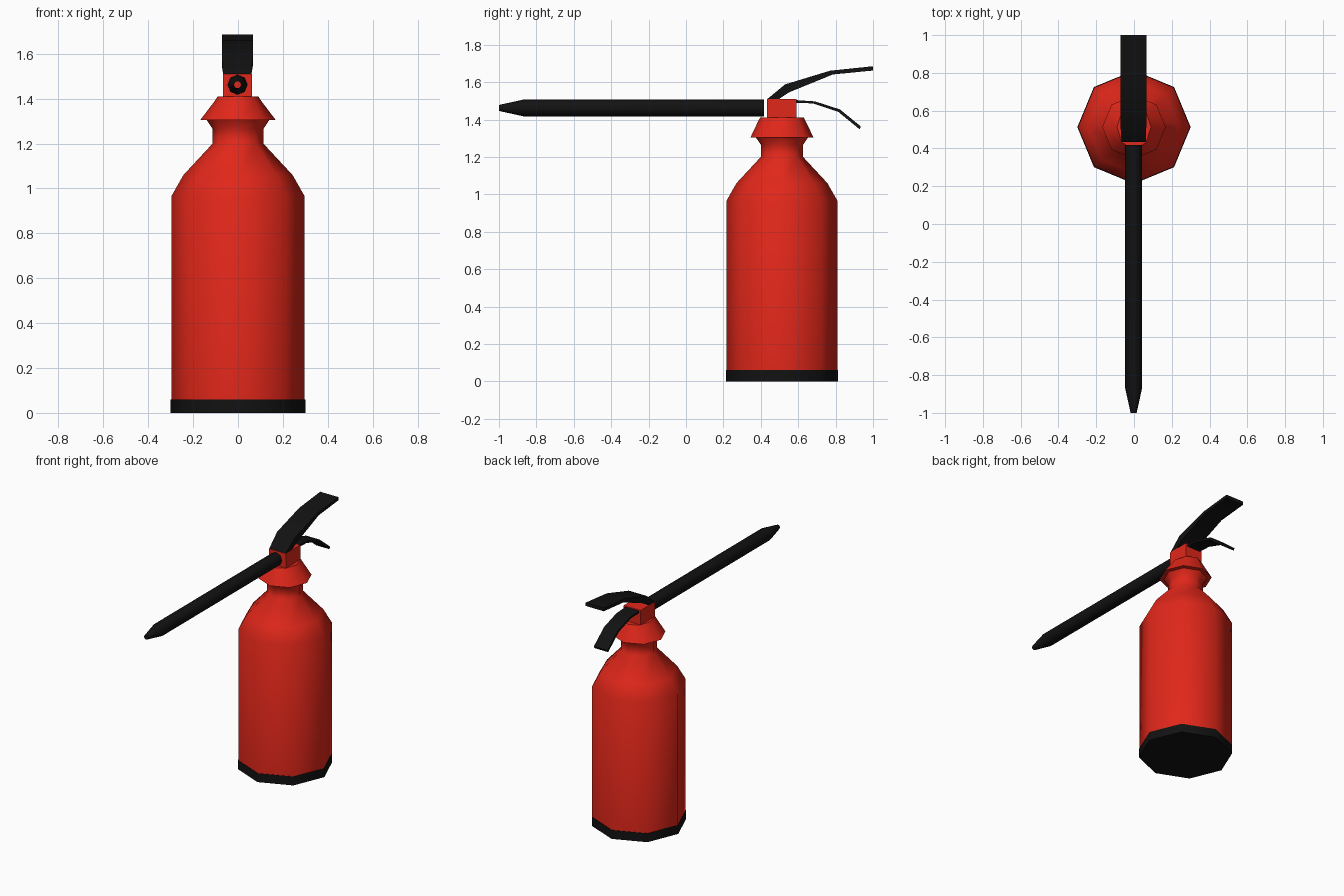
import bpy, bmesh, math
from math import radians
from mathutils import Matrix

if "Cube" in bpy.data.objects:
    bpy.data.objects.remove(bpy.data.objects["Cube"])

CY = 0.513  # y of the bottle axis


def material(name, rgb):
    m = bpy.data.materials.new(name)
    m.diffuse_color = (*rgb, 1)
    m.use_nodes = True
    m.node_tree.nodes["Principled BSDF"].inputs["Base Color"].default_value = m.diffuse_color
    return m


RED = material("red_paint", (0.75, 0.02, 0.01))
BLACK = material("black_rubber", (0.006, 0.006, 0.006))


def finish(bm, name, mat, recalc=True):
    if recalc:
        bmesh.ops.recalc_face_normals(bm, faces=bm.faces)
    me = bpy.data.meshes.new(name)
    bm.to_mesh(me)
    bm.free()
    me.materials.append(mat)
    ob = bpy.data.objects.new(name, me)
    bpy.context.collection.objects.link(ob)
    bpy.ops.object.select_all(action='DESELECT')
    ob.select_set(True)
    bpy.context.view_layer.objects.active = ob
    bpy.ops.object.shade_smooth_by_angle(angle=radians(50))
    return ob


def lathe(name, profile, mat, matrix, sides=8, caps=(True, True)):
    """Octagonal rings from (radius_x, radius_y, height) points."""
    bm = bmesh.new()
    rings = []
    for rx, ry, z in profile:
        rings.append([bm.verts.new((rx * math.cos(math.tau * i / sides),
                                    ry * math.sin(math.tau * i / sides), z))
                      for i in range(sides)])
    for a, b in zip(rings, rings[1:]):
        for i in range(sides):
            j = (i + 1) % sides
            bm.faces.new((a[i], a[j], b[j], b[i]))
    if caps[0]:
        bm.faces.new(rings[0][::-1])
    if caps[1]:
        bm.faces.new(rings[-1])
    bm.transform(matrix)
    return finish(bm, name, mat, recalc=False)


def lever(name, top, bottom, half_widths, cx=0.0):
    """Bent solid strip: top and bottom (y, z) paths with a width at each point."""
    bm = bmesh.new()
    rings = []
    for t, b, w in zip(top, bottom, half_widths):
        rings.append([bm.verts.new((cx + x, *p)) for x, p in
                      ((-w, t), (w, t), (w, b), (-w, b))])
    for a, b in zip(rings, rings[1:]):
        for i in range(4):
            j = (i + 1) % 4
            bm.faces.new((a[i], a[j], b[j], b[i]))
    bm.faces.new(rings[0])
    bm.faces.new(rings[-1])
    return finish(bm, name, BLACK)


upright = Matrix.Translation((0, CY, 0))

# Bottle and its black foot
lathe("foot", [(0.3, 0.3, 0), (0.3, 0.3, 0.06)], BLACK, upright)
lathe("bottle", [(0.297, 0.297, 0.06), (0.297, 0.297, 0.965), (0.243, 0.243, 1.06),
                 (0.113, 0.113, 1.2), (0.113, 0.113, 1.265), (0.14, 0.14, 1.305)],
      RED, upright, caps=(False, False))

# Flared collar, slightly longer front to back at the top
lathe("collar", [(0.14, 0.14, 1.304), (0.168, 0.168, 1.305),
                 (0.107, 0.13, 1.385), (0.09, 0.117, 1.41)], RED, upright)

# Valve block
bm = bmesh.new()
bmesh.ops.create_cube(bm, size=1)
bm.transform(Matrix.Translation((-0.002, 0.512, 1.457)) @ Matrix.Diagonal((0.13, 0.158, 0.106, 1)))
finish(bm, "valve_block", RED)

# Open-ended hose with tapered nozzle tip, pointing forward
forward = Matrix.Translation((-0.002, 0, 1.462)) @ Matrix.Rotation(radians(90), 4, 'X')
lathe("hose", [(0.045, 0.045, -0.418), (0.045, 0.045, 0.868), (0.016, 0.016, 1.0)],
      BLACK, forward, caps=(False, False))

# Squeeze lever and carrying handle
lever("squeeze_lever",
      [(0.435, 1.51), (0.53, 1.588), (0.77, 1.661), (1.0, 1.685)],
      [(0.495, 1.508), (0.55, 1.545), (0.785, 1.641), (1.0, 1.662)],
      [0.063, 0.069, 0.069, 0.069], cx=-0.003)
lever("carry_handle",
      [(0.585, 1.504), (0.69, 1.497), (0.823, 1.454), (0.935, 1.363)],
      [(0.585, 1.49), (0.68, 1.486), (0.813, 1.442), (0.928, 1.348)],
      [0.052, 0.052, 0.052, 0.052], cx=-0.003)
